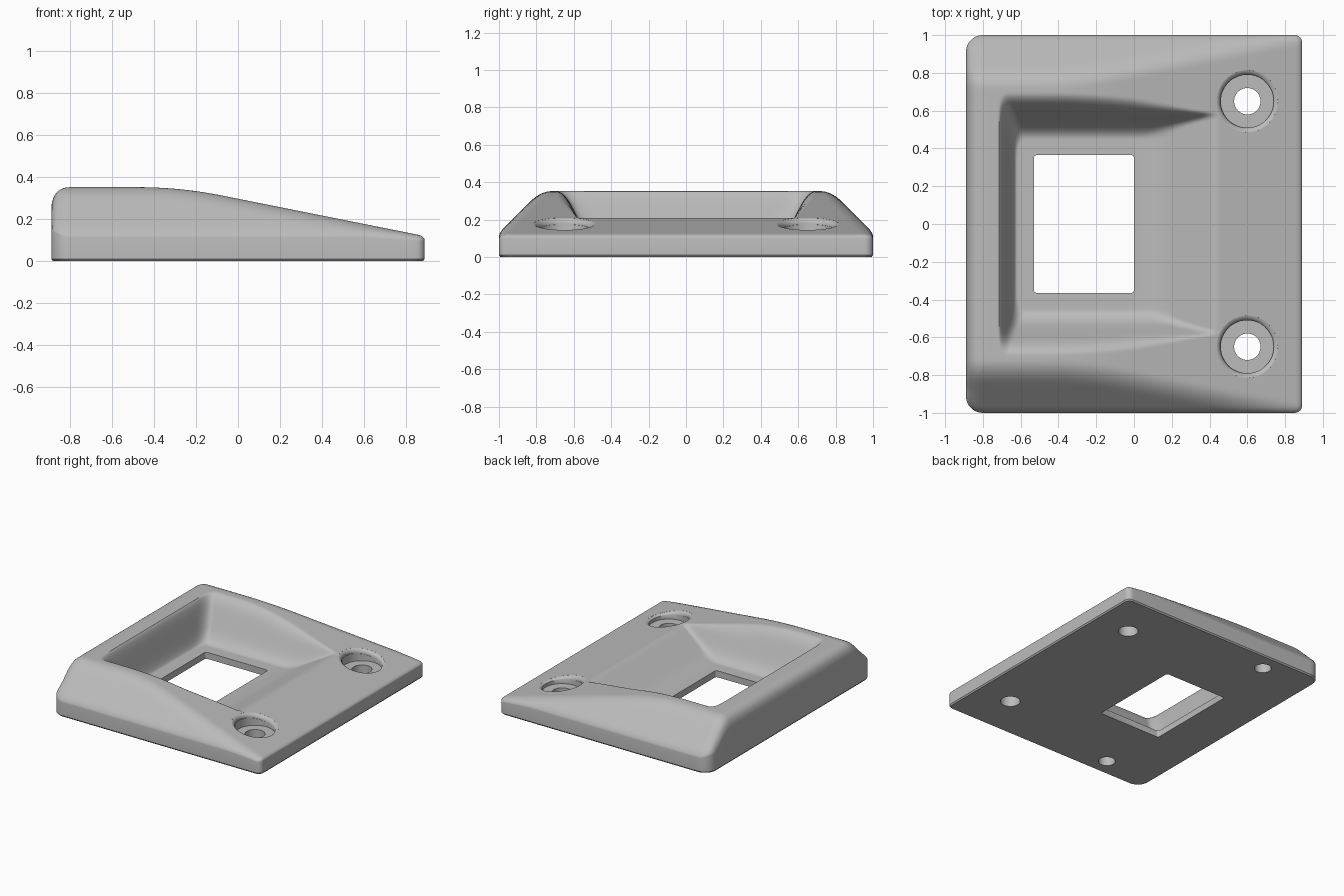
import bpy, bmesh, math
from mathutils import Matrix

if "Cube" in bpy.data.objects:
    bpy.data.objects.remove(bpy.data.objects["Cube"])

HX, HY = 0.89, 1.0          # half length and half width
R_LEFT, R_RIGHT = 0.09, 0.04  # plan corner radii
FLOOR = 0.05
BORE_X, BORE_Y = 0.6, 0.65

grey = bpy.data.materials.new("plain grey")
grey.use_nodes = True
colour = (0.5, 0.5, 0.5, 1)
grey.diffuse_color = colour
grey.node_tree.nodes["Principled BSDF"].inputs["Base Color"].default_value = colour


def smin(a, b, k):
    h = max(k - abs(a - b), 0) / k
    return min(a, b) - h * h * k / 4


def smax(a, b, k):
    return -smin(-a, -b, k)


def fillet(d, r):
    """Drop of a quarter-round edge at distance d from the rim."""
    d = max(d, 0)
    return 0 if d >= r else r - math.sqrt(r * r - (r - d) ** 2)


def half_width(x):
    return HY - fillet(x + HX, R_LEFT) - fillet(HX - x, R_RIGHT)


def rim_distance(x, y):
    r = R_LEFT if x < 0 else R_RIGHT
    qx, qy = abs(x) - HX + r, abs(y) - HY + r
    return r - math.hypot(max(qx, 0), max(qy, 0)) - min(max(qx, qy), 0)


def ridge(x):
    """Flat back that blends into a long ramp."""
    return smin(0.352, 0.297 - 0.2 * x, 0.04)


def height(x, y):
    # outer skin: ramp, sloping flanks and rounded rims
    z = smin(ridge(x), 0.13 + HY - abs(y), 0.06)
    z -= fillet(x + HX, 0.085) * max(0, min(1, (z - 0.1) / 0.15))
    z -= 0.6 * fillet(rim_distance(x, y), 0.03)
    # sunken tray: steep back wall, sloping sides, gentle exit ramp
    wall = smax(5 * (-0.64 - x), 2 * (abs(y) - 0.5), 0.25)
    tray = smax(FLOOR, FLOOR + wall, 0.1)
    tray = smax(tray, FLOOR + 0.53 * (x - 0.12), 0.04)
    return smin(z, tray, max(0.02, 0.09 - 0.2 * max(x, 0)))


def span(a, b, n):
    return [a + (b - a) * i / n for i in range(n)]


def eased(a, b, n):
    """Spacing that tightens towards b."""
    return [b + (a - b) * (1 - i / n) ** 2 for i in range(n + 1)]


# grid lines, closer together where the surface bends
xs = eased(-0.8, -HX, 10)[:0:-1] + span(-0.8, -0.74, 4) + span(-0.74, -0.56, 28)
xs += span(-0.56, 0.2, 26) + span(0.2, 0.5, 22) + span(0.5, 0.85, 12) + eased(0.85, HX, 6)
ts = span(0, 0.4, 8) + span(0.4, 0.7, 36) + span(0.7, 0.96, 18) + eased(0.96, 1, 6)
ts = [-t for t in ts[:0:-1]] + ts

# body: sculpted top, vertical skirt, small chamfer and flat base
bm = bmesh.new()
rows = []
for x in xs:
    w = half_width(x)
    rows.append([bm.verts.new((x, t * w, height(x, t * w))) for t in ts])
for a, b in zip(rows, rows[1:]):
    for j in range(len(ts) - 1):
        bm.faces.new((a[j], b[j], b[j + 1], a[j + 1]))
loop = [r[0] for r in rows] + rows[-1][1:] + [r[-1] for r in rows[-2::-1]] + rows[0][-2:0:-1]


def ring_below(upper, z, scale):
    lower = [bm.verts.new((v.co.x * scale, v.co.y * scale, z)) for v in upper]
    n = len(upper)
    for i in range(n):
        bm.faces.new((upper[i], lower[i], lower[(i + 1) % n], upper[(i + 1) % n]))
    return lower


base = ring_below(ring_below(loop, 0.01, 1), 0, 0.992)
bm.faces.new(base)


def make_object(name, bm):
    bmesh.ops.recalc_face_normals(bm, faces=bm.faces[:])
    mesh = bpy.data.meshes.new(name)
    bm.to_mesh(mesh)
    bm.free()
    mesh.materials.append(grey)
    ob = bpy.data.objects.new(name, mesh)
    bpy.context.collection.objects.link(ob)
    return ob


def lathe(bm, profile, matrix, n=48):
    rings = []
    for r, z in profile:
        angles = [2 * math.pi * i / n for i in range(n)]
        rings.append([bm.verts.new(matrix @ Matrix.Translation((r * math.cos(a), r * math.sin(a), z)).translation)
                      for a in angles])
    for a, b in zip(rings, rings[1:]):
        for i in range(n):
            k = (i + 1) % n
            bm.faces.new((a[i], a[k], b[k], b[i]))
    bm.faces.new(rings[0])
    bm.faces.new(rings[-1])


body = make_object("mounting_plate", bm)

# cutter for the window, counterbored holes and blind holes underneath
holes = bmesh.new()
size = Matrix.Diagonal((0.53, 0.73, 1, 1))
bmesh.ops.create_cube(holes, size=1, matrix=Matrix.Translation((-0.265, 0, 0.2)) @ size)
uprights = [e for e in holes.edges if abs(e.verts[0].co.z - e.verts[1].co.z) > 0.5]
bmesh.ops.bevel(holes, geom=uprights, offset=0.015, segments=3, profile=0.5, affect='EDGES')

# cutter for the rounded lips, tilted to lie on the ramp
lips = bmesh.new()
lip = [(0.17 - 0.03 * math.cos(math.radians(a)), -0.03 + 0.03 * math.sin(math.radians(a)))
       for a in range(0, 81, 16)] + [(0.17, 0.05)]
tilt = Matrix.Rotation(math.atan(0.2), 4, 'Y')
for side in (-1, 1):
    lathe(holes, [(0.07, -0.1), (0.07, 0.11), (0.14, 0.11), (0.14, 0.5)],
          Matrix.Translation((BORE_X, side * BORE_Y, 0)))
    lathe(holes, [(0.06, -0.1), (0.06, 0.12)], Matrix.Translation((-0.47, side * 0.86, 0)))
    lathe(lips, lip, Matrix.Translation((BORE_X, side * BORE_Y, ridge(BORE_X))) @ tilt)

bpy.context.view_layer.objects.active = body
for name, cutter_bm in (("lip_cutter", lips), ("hole_cutter", holes)):
    cutter = make_object(name, cutter_bm)
    cutter.hide_render = True
    mod = body.modifiers.new(name, 'BOOLEAN')
    mod.operation = 'DIFFERENCE'
    mod.solver = 'EXACT'
    mod.object = cutter
    bpy.ops.object.modifier_apply(modifier=mod.name)
    bpy.data.objects.remove(cutter)

# smooth shading with crisp hole and base edges
for ob in bpy.context.selected_objects:
    ob.select_set(False)
body.select_set(True)
bpy.ops.object.shade_smooth_by_angle(angle=math.radians(35))
